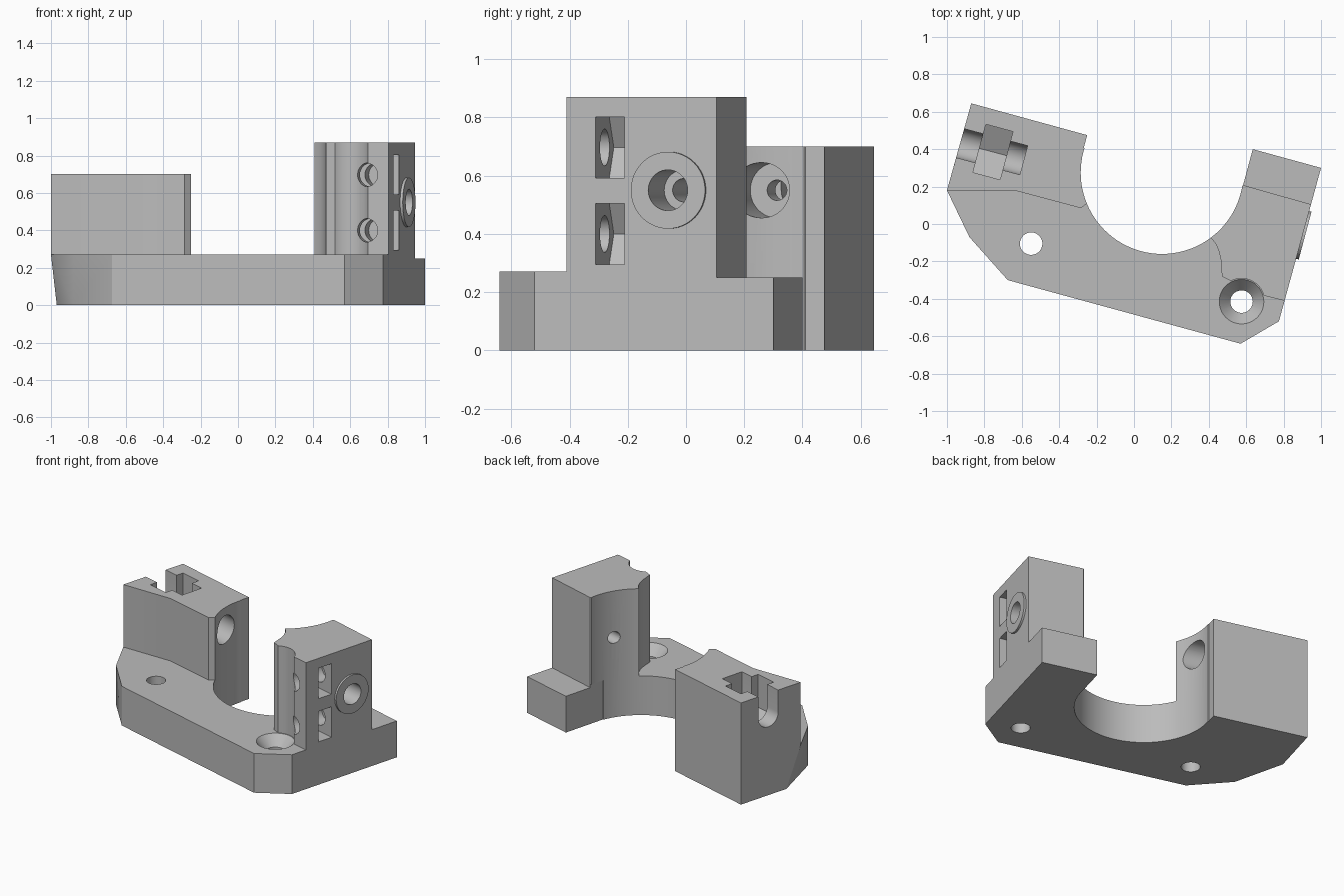
import bpy, bmesh, math
from mathutils import Matrix, Vector

if "Cube" in bpy.data.objects:
    bpy.data.objects.remove(bpy.data.objects["Cube"])

# Part is turned 15 degrees: U runs along its length, V across it
A = math.radians(15)
U = Vector((math.cos(A), -math.sin(A), 0))
V = Vector((math.sin(A), math.cos(A), 0))
Z = Vector((0, 0, 1))

grey = bpy.data.materials.new("grey")
grey.diffuse_color = (0.5, 0.5, 0.5, 1)
grey.use_nodes = True
grey.node_tree.nodes["Principled BSDF"].inputs["Base Color"].default_value = grey.diffuse_color


def frame(x, y, z, loc):
    m = Matrix((x, y, z)).transposed().to_4x4()
    m.translation = loc
    return m


def prism(name, pts, z0, z1, m=Matrix(), taper=1.0, edit=None):
    """Extrude a profile from z0 to z1 in the frame m."""
    bm = bmesh.new()
    low = [bm.verts.new((x, y, z0)) for x, y in pts]
    top = [bm.verts.new((x * taper, y * taper, z1)) for x, y in pts]
    if edit:
        edit(low)
    bm.faces.new(low[::-1])
    bm.faces.new(top)
    n = len(pts)
    for i in range(n):
        j = (i + 1) % n
        q = (low[i], low[j], top[j], top[i])
        if edit and i in (0, n - 1):      # warped corner: split into triangles
            if i == 0:
                bm.faces.new((q[0], q[1], q[3]))
                bm.faces.new((q[1], q[2], q[3]))
                continue
        bm.faces.new(q)
    bmesh.ops.recalc_face_normals(bm, faces=bm.faces)
    bm.transform(m)
    me = bpy.data.meshes.new(name)
    bm.to_mesh(me)
    bm.free()
    me.materials.append(grey)
    ob = bpy.data.objects.new(name, me)
    bpy.context.collection.objects.link(ob)
    return ob


def circle(r, n=48):
    return [(r * math.cos(2 * math.pi * i / n), r * math.sin(2 * math.pi * i / n)) for i in range(n)]


def combine(target, other, op):
    mod = target.modifiers.new(op, 'BOOLEAN')
    mod.operation, mod.object, mod.solver = op, other, 'EXACT'
    bpy.context.view_layer.objects.active = target
    bpy.ops.object.modifier_apply(modifier=mod.name)
    bpy.data.objects.remove(other)


def on_side(t):
    """Point on the straight right-hand wall."""
    return (0.775 + 0.225 * t, -0.52 + 0.82 * t)


# Base plate, with the lower left corner pulled in
def pull_corner(low):
    low[0].co = (-0.969, 0.291, 0)


base = [(-1, 0.18), (-0.88, -0.07), (-0.675, -0.3), (0.57, -0.64), on_side(0), on_side(1),
        (0.635, 0.4), (0.557, 0.11), (0.45, 0.1), (-0.2, 0.15), (-0.2, 0.3), (-0.268, 0.41),
        (-0.25, 0.475), (-0.87, 0.645)]
body = prism("bracket_body", base, 0, 0.27, edit=pull_corner)

# Lower step on the back right tab
s1 = on_side(0.762)
step = [(0.585, 0.208), s1, (s1[0] + 0.3, s1[1] - 0.085), (1.3, 0.6), (0.6, 0.6), (0.5, 0.232)]
combine(body, prism("step_cutter", step, 0.25, 0.5), 'DIFFERENCE')

# Left and right clamp blocks
left = [(-1, 0.18), (-0.64, 0.18), (-0.285, 0.085), (-0.25, 0.11), (-0.2, 0.15), (-0.2, 0.3),
        (-0.268, 0.41), (-0.25, 0.475), (-0.87, 0.645)]
right = [on_side(0.134), s1, (0.585, 0.208), (0.45, 0.1), (0.4, -0.03), (0.41, -0.073), (0.438, -0.108),
         (0.455, -0.15), (0.466, -0.2), (0.47, -0.28), (0.53, -0.31), (0.69, -0.382)]
combine(body, prism("left_block", left, 0.27, 0.70), 'UNION')
combine(body, prism("right_block", right, 0.27, 0.87), 'UNION')

# Raised ring on the right wall
axis = Vector((-0.754, 0.385, 0.55))
along = frame(V, Z, U, axis)
wall = (Vector((0.903, -0.06, 0.55)) - axis).dot(U)
combine(body, prism("boss_ring", circle(0.132), wall - 0.1, wall + 0.012, along), 'UNION')

cuts = []
# Large round opening
cuts.append(prism("opening", circle(0.435, 96), -1, 2, Matrix.Translation((0.15, 0.275, 0))))
# Bolt holes, countersink and head clearance
bolt = Matrix.Translation((0.575, -0.415, 0))
cuts.append(prism("hole_left", circle(0.06), -1, 1, Matrix.Translation((-0.55, -0.105, 0))))
cuts.append(prism("hole_right", circle(0.06), -1, 1, bolt))
cuts.append(prism("countersink", circle(0.05), 0.19, 0.271, bolt, taper=2.4))
cuts.append(prism("head_clearance", circle(0.124), 0.27, 1, bolt))
# Left block: open slot, nut pocket and stepped bore
arc = [(0.08 * math.cos(t), 0.08 * math.sin(t)) for t in [math.pi + math.pi * i / 16 for i in range(17)]]
cuts.append(prism("slot", arc + [(0.08, 0.3), (-0.08, 0.3)], -0.35, 0.17, along))
pocket = [(-0.133, -0.077), (0, -0.153), (0.133, -0.077), (0.133, 0.3), (-0.133, 0.3)]
cuts.append(prism("nut_pocket", pocket, -0.075, 0.075, along))
cuts.append(prism("left_pin", circle(0.035), 0.1, 0.4, along))
cuts.append(prism("left_bore", circle(0.095), 0.28, 0.8, along))
# Right block: stepped bore
cuts.append(prism("right_pin", circle(0.04), 1.1, 1.7, along))
cuts.append(prism("right_bore", circle(0.07), wall - 0.2, wall + 0.2, along))
# Right block: two nut slots with cross holes
nut = [(-0.105, 0.3), (-0.105, -0.06), (0, -0.121), (0.105, -0.06), (0.105, 0.3)]
for z in (0.40, 0.697):
    m = frame(Z, U, V, Vector((0.726, -0.229, z)))
    cuts.append(prism("nut_slot", nut, -0.052, 0.052, m))
    cuts.append(prism("cross_hole", circle(0.063), -0.3, 0.13, m))
for c in cuts:
    combine(body, c, 'DIFFERENCE')

bpy.ops.object.select_all(action='DESELECT')
body.select_set(True)
bpy.context.view_layer.objects.active = body
bpy.ops.object.shade_smooth_by_angle(angle=math.radians(25))
